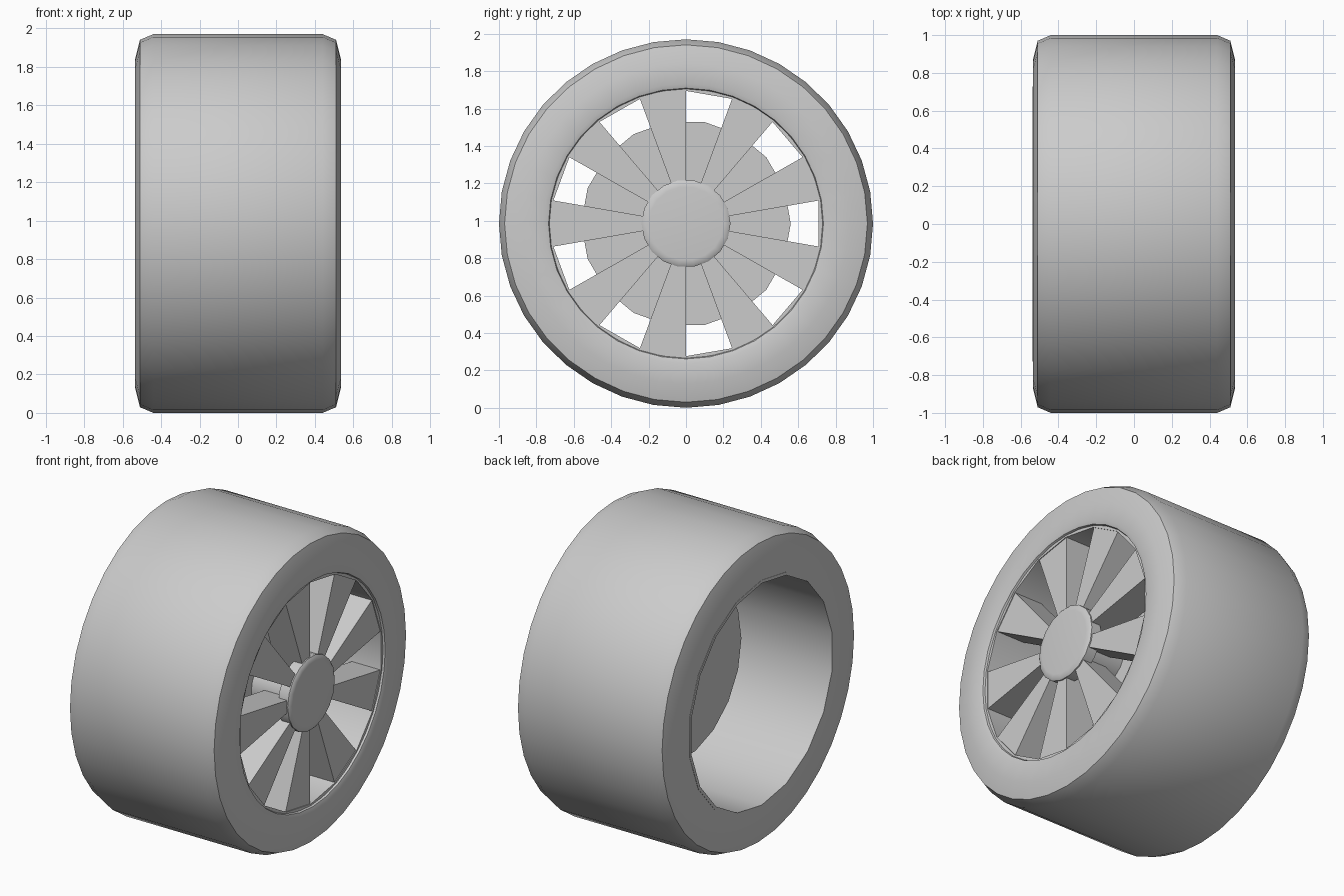
import bpy, bmesh, math

cube = bpy.data.objects.get("Cube")
if cube:
    bpy.data.objects.remove(cube, do_unlink=True)

SQUASH = 0.985      # the wheel is slightly flattened in height
RIM_R = 0.72
SECTOR = math.radians(20)

grey = bpy.data.materials.new("light_grey")
grey.use_nodes = True
grey.diffuse_color = (0.6, 0.6, 0.6, 1)
grey.node_tree.nodes["Principled BSDF"].inputs["Base Color"].default_value = (0.6, 0.6, 0.6, 1)


def point(x, r, a):
    """Point at radius r and angle a around the axle."""
    return (x, r * math.cos(a), SQUASH * (1 + r * math.sin(a)))


def finish(name, bm, smooth=None):
    bmesh.ops.recalc_face_normals(bm, faces=bm.faces)
    mesh = bpy.data.meshes.new(name)
    bm.to_mesh(mesh)
    bm.free()
    mesh.materials.append(grey)
    obj = bpy.data.objects.new(name, mesh)
    bpy.context.collection.objects.link(obj)
    if smooth:
        bpy.ops.object.select_all(action='DESELECT')
        obj.select_set(True)
        bpy.context.view_layer.objects.active = obj
        bpy.ops.object.shade_smooth_by_angle(angle=math.radians(smooth))


def lathe(name, profile, sides, start=0.0, ring=False, smooth=40):
    """Turn an (x, radius) profile around the axle; rings close, solids get caps."""
    bm = bmesh.new()
    loops = [[bm.verts.new(point(x, r, start + math.tau * i / sides)) for i in range(sides)]
             for x, r in profile]
    pairs = list(zip(loops, loops[1:]))
    if ring:
        pairs.append((loops[-1], loops[0]))
    else:
        bm.faces.new(loops[0])
        bm.faces.new(loops[-1])
    for a, b in pairs:
        for i in range(sides):
            j = (i + 1) % sides
            bm.faces.new((a[i], a[j], b[j], b[i]))
    finish(name, bm, smooth)


# Tyre with rounded shoulders and a small lip around the outer opening
shoulder = [(0.44, 1.0), (0.51, 0.97), (0.535, 0.87)]
tyre = [(-x, r) for x, r in reversed(shoulder)] + shoulder
tyre += [(0.535, 0.76), (0.527, 0.735), (0.5, 0.725), (-0.535, 0.725)]
lathe("tyre", tyre, 36, ring=True)

# Faceted rim barrel lining the bore
lathe("rim_barrel", [(-0.537, 0.74), (0.515, 0.74), (0.515, RIM_R), (-0.537, RIM_R)],
      18, SECTOR / 2, ring=True)

# Nine wedge spokes, each filling every other sector
for k in range(9):
    a0 = math.radians(10) + 2 * SECTOR * k
    bm = bmesh.new()
    back, front = [[bm.verts.new(point(x, r, a)) for r, a in
                    ((0.15, a0), (RIM_R, a0), (RIM_R, a0 + SECTOR), (0.15, a0 + SECTOR))]
                   for x in (0.31, 0.51)]
    bm.faces.new(back)
    bm.faces.new(front)
    for i in range(4):
        j = (i + 1) % 4
        bm.faces.new((back[i], back[j], front[j], front[i]))
    finish("spoke_%d" % (k + 1), bm)

# Hub cap, axle and brake drum
lathe("hub_cap", [(0.45, 0.238), (0.518, 0.238), (0.527, 0.225), (0.53, 0.2)], 18)
lathe("axle", [(0.2, 0.18), (0.46, 0.18)], 18)
lathe("brake_drum", [(0.0, 0.56), (0.22, 0.56)], 18)
